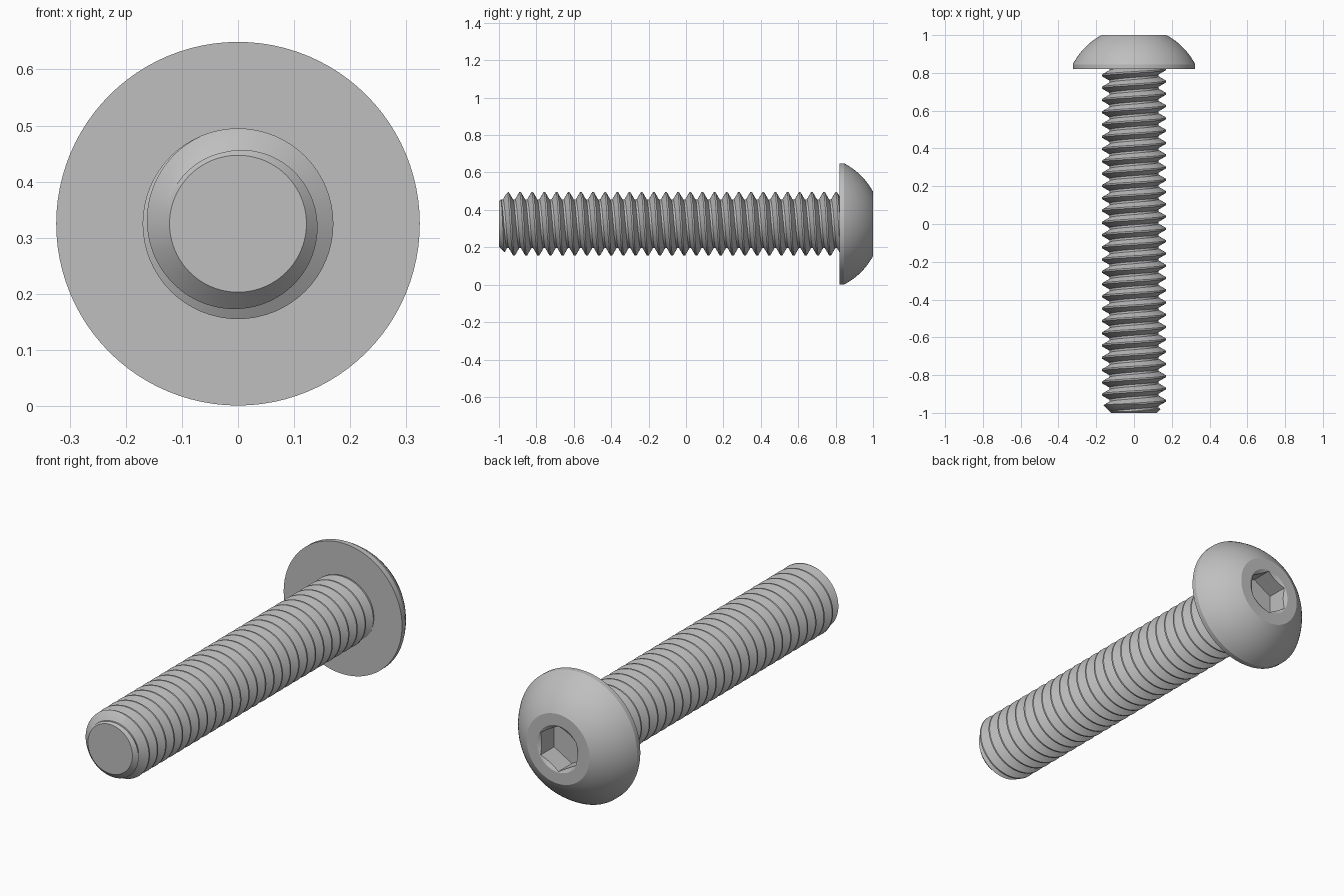
import bpy, bmesh, math
from math import pi, sin, cos, radians

if "Cube" in bpy.data.objects:
    bpy.data.objects.remove(bpy.data.objects["Cube"], do_unlink=True)

AXIS_Z = 0.325                 # height of the screw axis, which runs along y
SEGMENTS = 96
PITCH = 0.065
CREST, ROOT = 0.17, 0.13
TIP, UNDERSIDE, TOP = -1.0, 0.82, 1.0

steel = bpy.data.materials.new("grey steel")
steel.use_nodes = True
colour = (0.52, 0.52, 0.52, 1)
steel.diffuse_color = colour
steel.node_tree.nodes["Principled BSDF"].inputs["Base Color"].default_value = colour


def point(bm, radius, angle, y):
    return bm.verts.new((radius * cos(angle), y, AXIS_Z + radius * sin(angle)))


def finish(bm, name):
    bmesh.ops.recalc_face_normals(bm, faces=bm.faces[:])
    mesh = bpy.data.meshes.new(name)
    bm.to_mesh(mesh)
    bm.free()
    mesh.materials.append(steel)
    obj = bpy.data.objects.new(name, mesh)
    bpy.context.collection.objects.link(obj)
    return obj


def activate(obj):
    bpy.ops.object.select_all(action='DESELECT')
    obj.select_set(True)
    bpy.context.view_layer.objects.active = obj


def lathe(name, rings):
    """Closed body through rings; each ring maps an angle to (radius, y)."""
    bm = bmesh.new()
    angles = [2 * pi * i / SEGMENTS for i in range(SEGMENTS)]
    loops = [[point(bm, ring(a)[0], a, ring(a)[1]) for a in angles] for ring in rings]
    for low, high in zip(loops, loops[1:]):
        for i in range(SEGMENTS):
            k = (i + 1) % SEGMENTS
            bm.faces.new((low[i], low[k], high[k], high[i]))
    bm.faces.new(loops[0])
    bm.faces.new(loops[-1])
    return finish(bm, name)


def circle(radius, y):
    return lambda a: (radius, y)


# Button head: rim, spherical dome and flat top
rings = [circle(0.324, UNDERSIDE), circle(0.324, 0.845)]
DOME_Y, DOME_R, STEPS = 0.679, 0.364, 12
start, end = radians(27.1), radians(61.8)
for s in range(1, STEPS):
    t = start + (end - start) * s / STEPS
    rings.append(circle(DOME_R * cos(t), DOME_Y + DOME_R * sin(t)))
rings.append(circle(0.172, TOP))

# Hexagonal socket with a conical lead-in
LEAD_R, HALF_FLAT, FLOOR_Y = 0.1155, 0.0975, 0.892


def hexagon(a):
    return HALF_FLAT / cos((a + pi / 6) % (pi / 3) - pi / 6)


rings += [circle(LEAD_R, TOP),
          lambda a: (hexagon(a), TOP - 0.577 * (LEAD_R - hexagon(a))),
          lambda a: (hexagon(a), FLOOR_Y)]
head = lathe("button_head", rings)

# Right-handed thread: a flat-crested profile swept along a helix
profile = [(-0.004, CREST), (0.004, CREST), (0.027, ROOT), (0.038, ROOT)]
TURN, TURNS = 64, 34
bm = bmesh.new()
grid = []
for i in range(TURN * TURNS):
    turn = i / TURN - 3
    y = -0.952 + PITCH * turn
    grid.append([point(bm, r, pi / 2 - 2 * pi * turn, y + dy) for dy, r in profile])
for i in range(TURN * (TURNS - 1) - 1):
    a = grid[i] + [grid[i + TURN][0]]
    b = grid[i + 1] + [grid[i + 1 + TURN][0]]
    for j in range(len(profile)):
        bm.faces.new((a[j], b[j], b[j + 1], a[j + 1]))

# Trim both ends square and cap them
for y, direction in ((TIP - 0.0123, -1), (UNDERSIDE + 0.0237, 1)):
    cut = bmesh.ops.bisect_plane(
        bm, geom=bm.verts[:] + bm.edges[:] + bm.faces[:], dist=1e-6,
        plane_co=(0, y, 0), plane_no=(0, direction, 0), clear_outer=True)
    edges = [e for e in cut["geom_cut"] if isinstance(e, bmesh.types.BMEdge)]
    bmesh.ops.edgeloop_fill(bm, edges=edges)
loose = [v for v in bm.verts if not v.link_faces]
bmesh.ops.delete(bm, geom=loose, context='VERTS')
shank = finish(bm, "threaded_shank")

# Chamfer the tip by intersecting with a tapered bar
bar = lathe("chamfer_cutter", [circle(0.122, TIP), circle(0.182, TIP + 0.06),
                               circle(0.182, UNDERSIDE + 0.01)])
bar.hide_render = True
activate(shank)
trim = shank.modifiers.new("tip chamfer", 'BOOLEAN')
trim.operation = 'INTERSECT'
trim.solver = 'EXACT'
trim.object = bar
bpy.ops.object.modifier_apply(modifier=trim.name)
bpy.data.objects.remove(bar, do_unlink=True)

for obj in (head, shank):
    activate(obj)
    bpy.ops.object.shade_smooth_by_angle(angle=radians(20))
